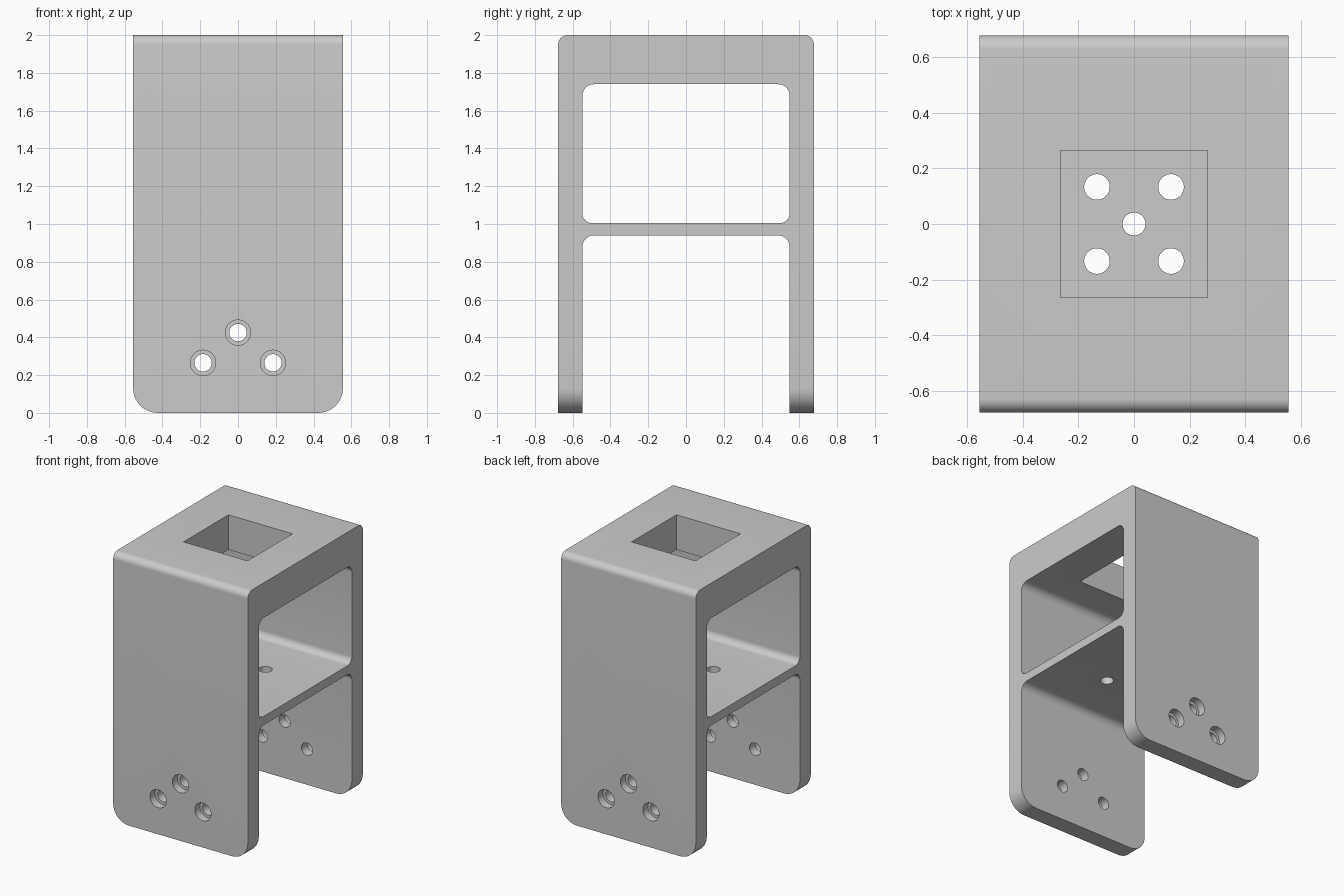
import bpy, bmesh, math
from mathutils import Matrix

if "Cube" in bpy.data.objects:
    bpy.data.objects.remove(bpy.data.objects["Cube"], do_unlink=True)

grey = bpy.data.materials.new("light_grey")
grey.use_nodes = True
grey.diffuse_color = (0.6, 0.6, 0.6, 1)
grey.node_tree.nodes["Principled BSDF"].inputs["Base Color"].default_value = (0.6, 0.6, 0.6, 1)


def rounded_rect(u0, u1, v0, v1, r_low, r_high, steps=10):
    """Outline with separate radii for the low and high corners."""
    pts = []
    for u, v, su, sv, r, start in ((u1, v1, -1, -1, r_high, 0), (u0, v1, 1, -1, r_high, 90),
                                   (u0, v0, 1, 1, r_low, 180), (u1, v0, -1, 1, r_low, 270)):
        if r == 0:
            pts.append((u, v))
            continue
        for i in range(steps + 1):
            a = math.radians(start + 90 * i / steps)
            pts.append((u + su * r + r * math.cos(a), v + sv * r + r * math.sin(a)))
    return pts


def add_object(name, bm):
    bmesh.ops.recalc_face_normals(bm, faces=bm.faces)
    mesh = bpy.data.meshes.new(name)
    bm.to_mesh(mesh)
    bm.free()
    mesh.materials.append(grey)
    obj = bpy.data.objects.new(name, mesh)
    bpy.context.collection.objects.link(obj)
    return obj


def prism(name, outline, axis, half):
    """Extrude a (y, z) outline along x, or an (x, z) outline along y."""
    def place(u, v, d):
        return (d, u, v) if axis == "x" else (u, d, v)
    bm = bmesh.new()
    face = bm.faces.new([bm.verts.new(place(u, v, -half)) for u, v in outline])
    ext = bmesh.ops.extrude_face_region(bm, geom=[face])
    verts = [e for e in ext["geom"] if isinstance(e, bmesh.types.BMVert)]
    bmesh.ops.translate(bm, verts=verts, vec=place(0, 0, 2 * half))
    return add_object(name, bm)


def cylinders(name, centres, radius, depth, axis):
    """A set of separate cylinders along y or z."""
    bm = bmesh.new()
    turn = Matrix.Rotation(math.pi / 2, 4, "X") if axis == "y" else Matrix()
    for c in centres:
        bmesh.ops.create_cone(bm, cap_ends=True, segments=40, radius1=radius, radius2=radius,
                              depth=depth, matrix=Matrix.Translation(c) @ turn)
    return add_object(name, bm)


def combine(obj, cutter, operation="DIFFERENCE"):
    cutter.hide_render = True
    mod = obj.modifiers.new("cut", "BOOLEAN")
    mod.operation, mod.solver, mod.object = operation, "EXACT", cutter
    bpy.ops.object.select_all(action="DESELECT")
    bpy.context.view_layer.objects.active = obj
    obj.select_set(True)
    bpy.ops.object.modifier_apply(modifier=mod.name)
    bpy.data.objects.remove(cutter, do_unlink=True)


# Side outline with rounded top edges, limited by the front outline with rounded feet
bracket = prism("bracket", rounded_rect(-0.677, 0.677, -0.2, 2.0, 0, 0.05), "x", 0.8)
combine(bracket, prism("front_outline", rounded_rect(-0.555, 0.555, 0, 2.3, 0.13, 0), "y", 1),
        "INTERSECT")

# Upper window and lower opening, leaving a thin shelf between the legs
combine(bracket, prism("upper_window", rounded_rect(-0.548, 0.548, 1.005, 1.74, 0.05, 0.06), "x", 1))
combine(bracket, prism("lower_opening", rounded_rect(-0.548, 0.548, -0.4, 0.94, 0, 0.06), "x", 1))

# Square socket through the top block
combine(bracket, prism("socket", rounded_rect(-0.264, 0.264, 1.5, 2.2, 0, 0), "y", 0.264))

# Shelf holes
corners = [(x, y, 0.97) for x in (-0.133, 0.133) for y in (-0.133, 0.133)]
combine(bracket, cylinders("shelf_corner_holes", corners, 0.046, 0.3, "z"))
combine(bracket, cylinders("shelf_centre_hole", [(0, 0, 0.97)], 0.041, 0.3, "z"))

# Leg holes with counterbores on the outside faces
spots = [(0, 0.425), (-0.185, 0.265), (0.185, 0.265)]
combine(bracket, cylinders("leg_holes", [(x, 0, z) for x, z in spots], 0.046, 2, "y"))
bores = [(x, side * 0.717, z) for x, z in spots for side in (-1, 1)]
combine(bracket, cylinders("counterbores", bores, 0.067, 0.2, "y"))

bpy.ops.object.select_all(action="DESELECT")
bracket.select_set(True)
bpy.context.view_layer.objects.active = bracket
bpy.ops.object.shade_smooth_by_angle(angle=math.radians(30))
